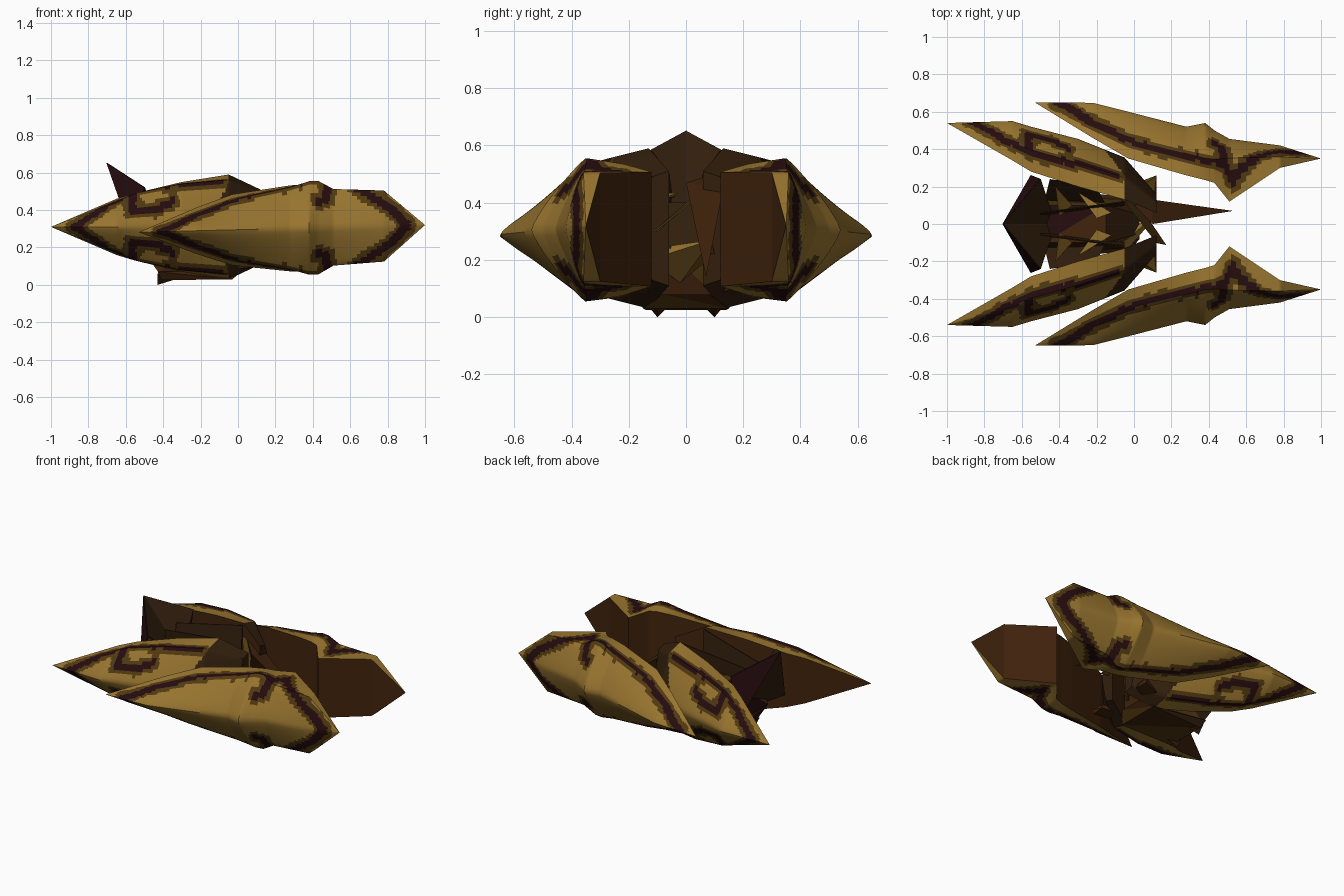
import bpy, bmesh, math
from mathutils import Vector

if "Cube" in bpy.data.objects:
    bpy.data.objects.remove(bpy.data.objects["Cube"])


def material(name, rgb):
    m = bpy.data.materials.new(name)
    m.diffuse_color = (*rgb, 1)
    m.use_nodes = True
    m.node_tree.nodes["Principled BSDF"].inputs["Base Color"].default_value = m.diffuse_color
    return m


MATS = [material("gold", (.315, .177, .029)), material("dark_maroon", (.019, .0035, .0045)),
        material("olive", (.082, .041, .0055)), material("brown", (.053, .017, .0038)),
        material("deep_brown", (.032, .0135, .004))]
GOLD, DARK, OLIVE, BROWN, DEEP = range(5)


def finish(name, bm, angle=None):
    bmesh.ops.recalc_face_normals(bm, faces=bm.faces)
    me = bpy.data.meshes.new(name)
    bm.to_mesh(me)
    bm.free()
    for m in MATS:
        me.materials.append(m)
    ob = bpy.data.objects.new(name, me)
    bpy.context.collection.objects.link(ob)
    if angle:
        bpy.ops.object.select_all(action='DESELECT')
        ob.select_set(True)
        bpy.context.view_layer.objects.active = ob
        bpy.ops.object.shade_smooth_by_angle(angle=math.radians(angle))
    return ob


def near(x, a, width, paths):
    """Distance on the skin from (x, fraction across) to the closest painted line."""
    best, p = 9, Vector((x, a * width))
    for path in paths:
        for q, r in zip(path, path[1:]):
            q, r = Vector((q[0], q[1] * width)), Vector((r[0], r[1] * width))
            t = max(0, min(1, (p - q).dot(r - q) / max((r - q).length_squared, 1e-9)))
            best = min(best, (p - q - (r - q) * t).length)
    return best


def section(stations, x):
    for a, b in zip(stations, stations[1:]):
        if x <= b[0] + 1e-6:
            t = (x - a[0]) / (b[0] - a[0])
            return [u + (v - u) * t for u, v in zip(a[1:], b[1:])]


def shell(name, side, stations, zc, stripes, dark_from):
    """Curved outer skin lofted through stations, closed by a flat inner wall."""
    bm = bmesh.new()
    xs = []
    for a, b in zip(stations, stations[1:]):
        n = max(3, round((b[0] - a[0]) / .009))
        xs += [a[0] + (b[0] - a[0]) * i / n for i in range(n)]
    xs.append(stations[-1][0])
    n = 18
    rows = []
    for x in xs:
        yo, ym, zm, yi, zi = section(stations, x)
        row = []
        for j in range(-n, n + 1):
            a = abs(j) / n
            if a < .6:
                t = a / .6
                y, z = yo + (ym - yo) * t ** 1.3, zm * t
            else:
                t = (a - .6) / .4
                y, z = ym + (yi - ym) * t, zm + (zi - zm) * t
            row.append(bm.verts.new((x, side * y, zc(x) + math.copysign(z, j))))
        rows.append(row)
    for x, r, s in zip(xs, rows, rows[1:]):
        yo, ym, zm, yi, zi = section(stations, x)
        width = max(.01, math.hypot(yo - ym, zm) + math.hypot(ym - yi, zi - zm))
        for j in range(2 * n):
            f = bm.faces.new((r[j], r[j + 1], s[j + 1], s[j]))
            c = f.calc_center_median()
            a = abs(j + .5 - n) / n
            d = near(x, a, width, stripes) + .006 * math.sin(c.x * 70) * math.sin(a * 25)
            f.material_index = DARK if d < .022 else OLIVE if d < .047 else GOLD
            if x > dark_from + .12 * min(1, a / .6):
                f.material_index = DEEP
        f = bm.faces.new((r[0], s[0], s[-1], r[-1]))
        f.material_index = BROWN
    # end cap at a blunt end
    f = bm.faces.new(rows[-1])
    f.material_index = DEEP
    bmesh.ops.remove_doubles(bm, verts=bm.verts, dist=1e-5)
    return finish(name, bm, 40)


def plate(name, pts, mat):
    """Thin flat panel."""
    bm = bmesh.new()
    f = bm.faces.new([bm.verts.new(p) for p in pts])
    f.material_index = mat
    ob = finish(name, bm)
    mod = ob.modifiers.new("thickness", 'SOLIDIFY')
    mod.thickness = .006
    mod.offset = 0
    return ob


def hull(name, pts, rule):
    """Faceted solid around a few corner points."""
    bm = bmesh.new()
    for p in pts:
        bm.verts.new(p)
    r = bmesh.ops.convex_hull(bm, input=bm.verts)
    inner = [g for g in set(r["geom_interior"]) if isinstance(g, bmesh.types.BMVert)]
    bmesh.ops.delete(bm, geom=inner, context='VERTS')
    bmesh.ops.recalc_face_normals(bm, faces=bm.faces)
    for f in bm.faces:
        f.material_index = rule(f)
    return finish(name, bm)


def mixed(f):
    c = f.calc_center_median()
    return (DEEP, OLIVE, BROWN, DARK)[int(abs(c.x * 23 + c.z * 31 + c.y * 5)) % 4]


# shell stations: x, ridge y, shoulder y, shoulder half height, inner y, inner half height
FRONT = [(-.53, .65, .65, 0, .65, 0), (-.22, .648, .53, .09, .46, .125),
         (-.03, .6, .455, .155, .35, .19), (.28, .52, .38, .22, .26, .23),
         (.38, .54, .355, .25, .235, .235), (.43, .50, .35, .25, .22, .23),
         (.51, .455, .36, .205, .12, .2), (.78, .42, .36, .19, .30, .19),
         (1, .35, .35, 0, .35, 0)]
REAR = [(-1, .54, .54, 0, .54, 0), (-.65, .55, .44, .135, .34, .15),
        (-.55, .52, .40, .18, .28, .18), (-.3, .455, .33, .23, .20, .24),
        (-.05, .355, .25, .25, .13, .28), (.12, .16, .12, .18, .06, .2)]
# painted lines: x, fraction from ridge (0) over shoulder (.6) to inner rim (1)
FRONT_STRIPES = [[(-.42, .05), (-.34, .35), (-.25, .55), (-.03, .63), (.12, .68), (.3, .65),
                  (.47, .65), (.53, .83), (.62, .65), (.73, .45), (.85, .28), (.9, 0)],
                 [(.47, .65), (.47, .4), (.43, .35)]]
REAR_STRIPES = [[(-.88, 0), (-.82, .35), (-.7, .62), (-.5, .68), (-.3, .63), (-.1, .6)],
                [(-.57, .62), (-.57, .3), (-.45, .27), (-.36, .36)]]

for side, tag in ((-1, "right"), (1, "left")):
    shell(f"front_shell_{tag}", side, FRONT, lambda x: .295 + .025 * x, FRONT_STRIPES, 2)
    shell(f"rear_shell_{tag}", side, REAR, lambda x: .31, REAR_STRIPES, -.17)
    # swept tail fin: outer, inner and underside panels meeting on the centre line
    tip, top, low = (-.7, 0, .65), (-.5, side * .24, .52), (-.55, side * .26, .22)
    plate(f"tail_fin_{tag}", [tip, top, low], DARK)
    plate(f"tail_inner_{tag}", [tip, top, (-.42, 0, .32)], DEEP)
    plate(f"tail_lower_{tag}", [tip, low, (-.45, 0, .2)], DEEP)
    plate(f"spine_wall_{tag}", [(-.5, side * .06, .5), (-.05, side * .12, .58),
                                (-.05, side * .1, .3), (-.5, side * .04, .3)], DEEP)
    # low forward foot
    hull(f"foot_{tag}", [(x, side * y, z) for x, y, z in
                         ((-.1, .06, .06), (-.04, .2, .08), (.12, .26, .13), (.12, .16, .1),
                          (.11, .25, .1), (-.06, .12, .14), (.11, .17, .13))],
         lambda f: OLIVE if f.normal.z > .3 and f.normal.x < .1 else BROWN)
    # side brace between the core and the rear shell
    hull(f"brace_{tag}", [(-.48, side * .12, .2), (-.45, side * .24, .38), (-.2, side * .2, .42),
                          (-.15, side * .1, .25), (-.3, side * .22, .2)],
         lambda f: DEEP if f.normal.z > .4 else DARK)
    # small gold shards laid over the core
    plate(f"shard_{tag}", [(-.3, side * .17, .43), (-.12, side * .06, .42), (-.2, side * .03, .43)], GOLD)
    plate(f"shard_rear_{tag}", [(-.42, side * .2, .43), (-.33, side * .1, .43), (-.4, side * .04, .42)], OLIVE)
    # pointed tooth under the keel
    hull(f"keel_tooth_{tag}", [(-.43, side * .1, 0), (-.42, side * .05, .05),
                               (-.43, side * .15, .06), (-.3, side * .1, .04)], lambda f: DEEP)

# faceted core body
hull("core_body", [(x, s * y, z) for s in (-1, 1) for x, y, z in
                   ((-.52, .13, .2), (-.48, .1, .38), (-.15, .1, .4), (.03, .05, .22),
                    (-.42, .15, .06), (-.03, .13, .05))], mixed)
# keel underneath
hull("keel", [(x, s * y, z) for s in (-1, 1) for x, y, z in
              ((-.41, .14, .025), (-.43, .17, .07), (-.03, .15, .03), (.03, .08, .08))], mixed)
# long blade pointing forward and down
hull("forward_blade", [(.1, .13, .45), (.1, 0, .47), (.04, .08, .34), (.0, .1, .5), (.53, .07, .14)],
     lambda f: BROWN)
# light strut across the nose of the core
hull("nose_strut", [(-.08, -.12, .24), (-.03, -.13, .2), (.16, .09, .27), (.12, .1, .22),
                    (.03, -.02, .12)], lambda f: GOLD if f.normal.z > .2 else OLIVE)
# thin crossing strut from the left rim to the right
plate("cross_strut", [(-.05, .12, .5), (.0, .14, .5), (.17, -.11, .3), (.12, -.1, .3)], OLIVE)
